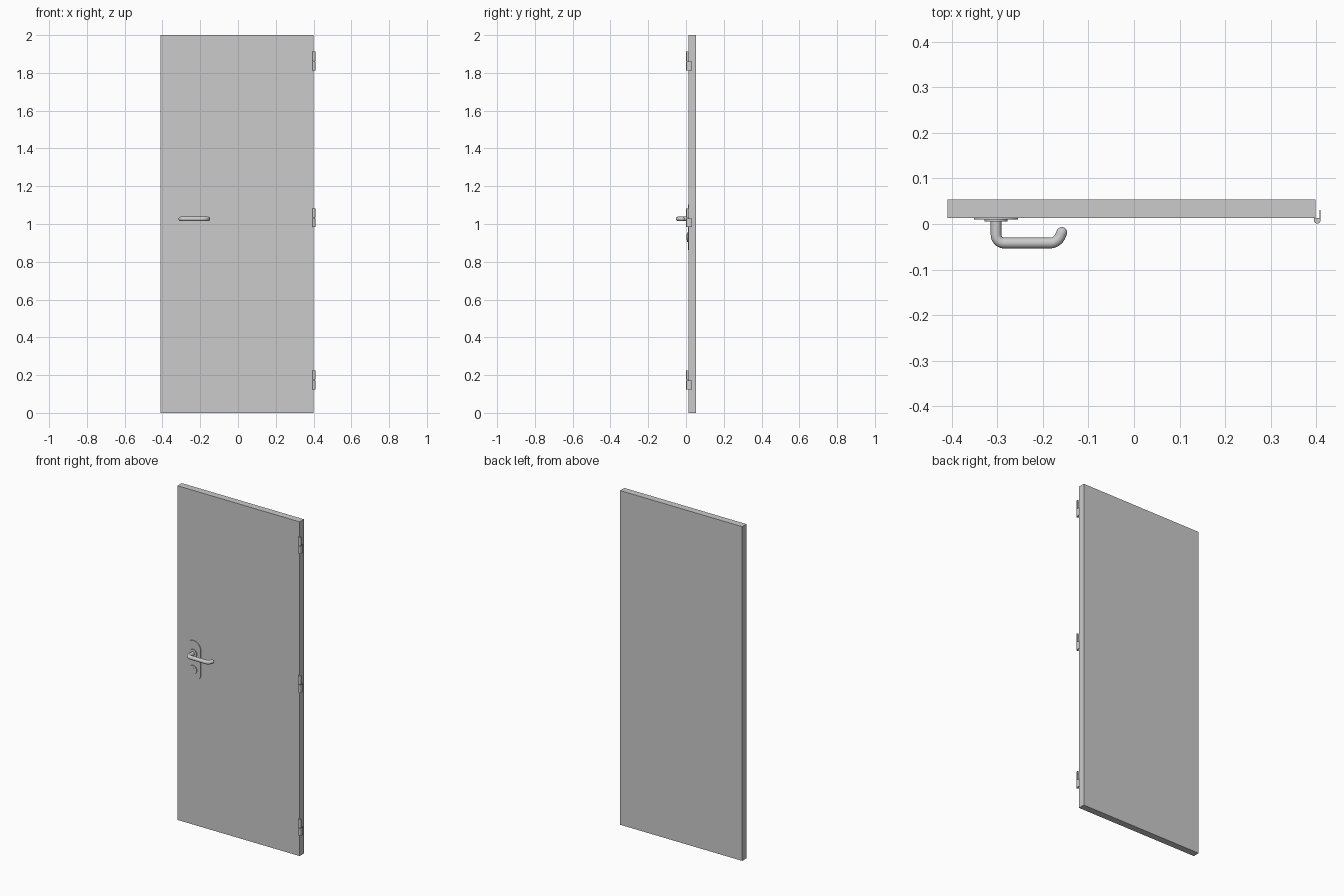
import bpy, bmesh, math
from mathutils import Vector

if "Cube" in bpy.data.objects:
    bpy.data.objects.remove(bpy.data.objects["Cube"])

FRONT = 0.0135   # y of the door's front face
HX = -0.303      # x of the handle axis


def arc(cx, cy, r, a0, a1, n):
    """Points on an arc, angles in degrees."""
    return [(cx + r * math.cos(math.radians(a0 + (a1 - a0) * i / n)),
             cy + r * math.sin(math.radians(a0 + (a1 - a0) * i / n))) for i in range(n + 1)]


def prism(name, points, depth, smooth=True):
    """Closed outline of 3D points, extruded along a vector."""
    bm = bmesh.new()
    face = bm.faces.new([bm.verts.new(p) for p in points])
    out = bmesh.ops.extrude_face_region(bm, geom=[face])
    bmesh.ops.translate(bm, vec=Vector(depth),
                        verts=[v for v in out['geom'] if isinstance(v, bmesh.types.BMVert)])
    bmesh.ops.recalc_face_normals(bm, faces=bm.faces)
    me = bpy.data.meshes.new(name)
    bm.to_mesh(me)
    bm.free()
    ob = bpy.data.objects.new(name, me)
    bpy.context.collection.objects.link(ob)
    if smooth:
        shade(ob)
    return ob


def shade(ob):
    bpy.ops.object.select_all(action='DESELECT')
    ob.select_set(True)
    bpy.context.view_layer.objects.active = ob
    bpy.ops.object.shade_smooth_by_angle(angle=math.radians(35))


def box(name, x0, x1, y0, y1, z0, z1):
    return prism(name, [(x0, y0, z0), (x1, y0, z0), (x1, y1, z0), (x0, y1, z0)],
                 (0, 0, z1 - z0), False)


def fitting(name, outline, y, thickness):
    """XZ outline on the door front, growing toward -y."""
    return prism(name, [(x, y, z) for x, z in outline], (0, -thickness, 0))


# Door leaf
box("door_slab", -0.41, 0.399, FRONT, 0.054, 0, 2)

# Long backplate with round ends, and the two round roses on it
fitting("backplate", arc(HX, 1.055, 0.0485, 0, 180, 24) + arc(HX, 0.91, 0.0485, 180, 360, 24),
        FRONT, 0.004)
for name, z in (("lever_rose", 1.027), ("lock_rose", 0.931)):
    fitting(name, arc(HX, z, 0.0253, 0, 360, 40)[:-1], FRONT - 0.004, 0.0045)

# Lock cylinder: round barrel with a slimmer tail below, and a key slot
fitting("lock_cylinder", arc(HX, 0.938, 0.0085, -54, 234, 24) + arc(HX, 0.919, 0.005, 180, 360, 10),
        FRONT - 0.0085, 0.0015)

# Bent tubular lever with a domed end
path = ([(HX, FRONT - 0.004)] + arc(HX + 0.018, -0.0239, 0.018, 180, 270, 10)
        + arc(-0.185, -0.0169, 0.025, 270, 340, 10) + [(-0.1585, -0.0185)])
R = 0.0118
end, prev = Vector(path[-1]), Vector(path[-2])
d = (end - prev).normalized()
dome = [12, 30, 50, 70, 86]
path += [tuple(end + d * R * math.sin(math.radians(a))) for a in dome]
cu = bpy.data.curves.new("lever_handle", 'CURVE')
cu.dimensions = '3D'
cu.bevel_depth = R
cu.bevel_resolution = 6
cu.use_fill_caps = True
sp = cu.splines.new('POLY')
sp.points.add(len(path) - 1)
for p, (x, y) in zip(sp.points, path):
    p.co = (x, y, 1.027, 1)
for p, a in zip(sp.points[-len(dome):], dome):
    p.radius = math.cos(math.radians(a))
lever = bpy.data.objects.new("lever_handle", cu)
bpy.context.collection.objects.link(lever)
bpy.ops.object.select_all(action='DESELECT')
lever.select_set(True)
bpy.context.view_layer.objects.active = lever
bpy.ops.object.convert(target='MESH')
shade(bpy.context.view_layer.objects.active)

# Hinges: two stacked knuckles on a pin, the lower one with a frame leaf
KX, KY, KR = 0.4025, 0.0085, 0.0075
knuckle = [(KX + KR, FRONT)] + arc(KX, KY, KR, 360, 180, 20) + [(KX - KR, FRONT)]
for label, z in (("bottom", 0.125), ("middle", 0.983), ("top", 1.813)):
    for part, z0, h in (("lower", z, 0.047), ("upper", z + 0.051, 0.049)):
        prism(f"{label}_hinge_{part}_knuckle", [(x, y, z0) for x, y in knuckle], (0, 0, h))
    prism(f"{label}_hinge_pin", [(x, y, z + 0.045) for x, y in arc(KX, KY, 0.004, 0, 360, 16)[:-1]],
          (0, 0, 0.008))
    box(f"{label}_hinge_frame_leaf", 0.408, 0.41, KY, 0.031, z, z + 0.047)
